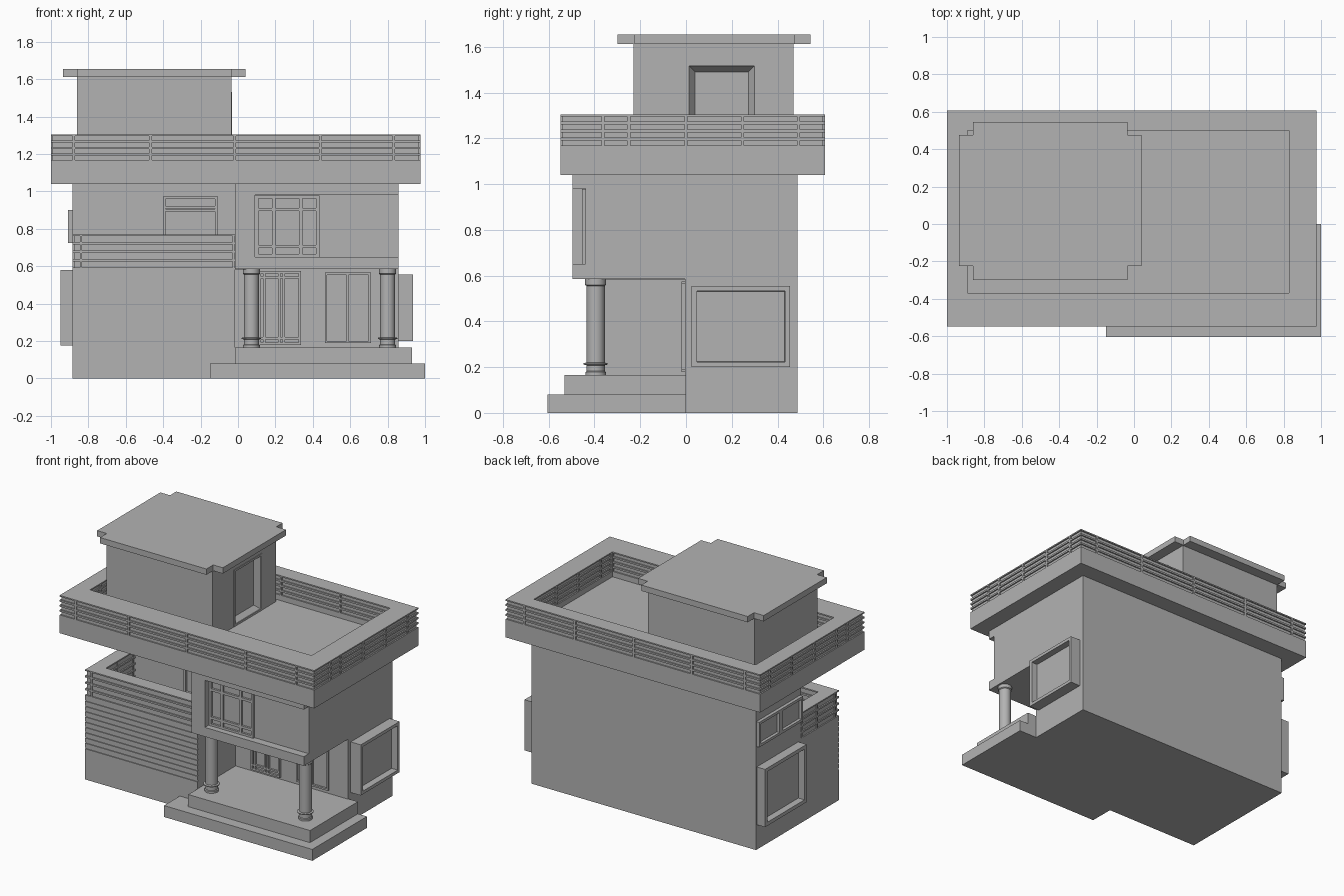
import bpy, bmesh
from math import pi
from mathutils import Matrix

if "Cube" in bpy.data.objects:
    bpy.data.objects.remove(bpy.data.objects["Cube"])

grey = bpy.data.materials.new("dark_grey")
grey.diffuse_color = (.45, .45, .45, 1)
grey.use_nodes = True
grey.node_tree.nodes["Principled BSDF"].inputs["Base Color"].default_value = grey.diffuse_color


def make(name, bm):
    bmesh.ops.recalc_face_normals(bm, faces=bm.faces[:])
    me = bpy.data.meshes.new(name)
    bm.to_mesh(me)
    bm.free()
    me.materials.append(grey)
    ob = bpy.data.objects.new(name, me)
    bpy.context.collection.objects.link(ob)
    return ob


def boxes(name, *specs):
    """One object from boxes given as (x0, x1, y0, y1, z0, z1)."""
    bm = bmesh.new()
    for x0, x1, y0, y1, z0, z1 in specs:
        m = (Matrix.Translation(((x0 + x1) / 2, (y0 + y1) / 2, (z0 + z1) / 2))
             @ Matrix.Diagonal((x1 - x0, y1 - y0, z1 - z0, 1)))
        bmesh.ops.create_cube(bm, size=1, matrix=m)
    return make(name, bm)


def loft(name, loops, closed=False):
    """Bridge equal-length point loops; cap the ends or close onto itself."""
    bm = bmesh.new()
    rows = [[bm.verts.new(p) for p in loop] for loop in loops]
    n = len(rows[0])
    pairs = list(zip(rows, rows[1:])) + ([(rows[-1], rows[0])] if closed else [])
    for a, b in pairs:
        for i in range(n):
            j = (i + 1) % n
            bm.faces.new((a[i], a[j], b[j], b[i]))
    if not closed:
        bm.faces.new(rows[0])
        bm.faces.new(rows[-1])
    return make(name, bm)


def rect(x0, x1, y0, y1, z, d=0):
    return [(x0 + d, y0 + d, z), (x1 - d, y0 + d, z), (x1 - d, y1 - d, z), (x0 + d, y1 - d, z)]


def ring(name, outer, inner, z0, z1, d=0):
    """Rectangular wall ring; d thins it from both sides."""
    return loft(name, [rect(*outer, z0, d), rect(*outer, z1, d),
                       rect(*inner, z1, -d), rect(*inner, z0, -d)], True)


def side_loops(y0, y1, z0, z1, steps):
    """Loops in the yz plane from (x, inset) steps."""
    return [[(x, y0 + d, z0 + d), (x, y1 - d, z0 + d), (x, y1 - d, z1 - d), (x, y0 + d, z1 - d)]
            for x, d in steps]


def railing(name, outer, inner, z0, z1, posts):
    """Parapet with four rows of grooves on both faces."""
    ring(name + "_core", outer, inner, z0, z1 - .005, .009)
    step = (z1 - z0) / 4
    for k in range(5):
        lo = z0 + k * step - .009
        ring(name + "_rail", outer, inner, lo, z1 if k == 4 else lo + .012)
    boxes(name + "_posts", *posts)


# Ground floor, upper floor
X0, X1, YB, YF = -.885, .857, .488, -.43
boxes("ground_floor", (X0, X1, -.005, YB, 0, .585))
boxes("upper_floor", (X0, X1, -.01, YB, .585, 1.04))

# Left wing with clapboard grooves on its front
wing = [(X0, -.015, YF + .006, 0, 0, .585), (X0, -.015, YF, 0, 0, .215)]
for k in range(9):
    z = .225 + k * .0368
    wing.append((X0, -.015, YF, YF + .02, z, z + .029))
wing.append((X0, -.015, YF, 0, .556, .585))
boxes("left_wing", *wing)

# Balcony parapet
posts = [(x, x + .012, YF, YF + .09, .58, .765) for x in (-.845, -.03)]
posts += [(X0, X0 + .09, y, y + .012, .58, .765) for y in (-.4, -.2, -.03)]
railing("balcony_railing", (X0, .05, YF, .0), (X0 + .095, .02, YF + .095, -.006), .59, .77, posts)

# Room over the porch, with a corner recess at its front
boxes("porch_room", (-.015, X1, -.44, 0, .585, 1.04), (-.015, .09, -.495, -.43, .585, 1.04),
      (.09, X1, -.495, -.43, .585, .65), (.09, X1, -.495, -.43, .98, 1.04))


def grid_window(name, xs, zs, y, bar=.012, proud=.015):
    """Window bars at the given x and z centres, standing on a wall at y."""
    b = bar / 2
    boxes(name,
          *[(x - b, x + b, y - proud, y + .005, zs[0] - b, zs[-1] + b) for x in xs],
          *[(xs[0] - b, xs[-1] + b, y - proud + .001, y + .005, z - b, z + b) for z in zs])


grid_window("room_window", [.101, .192, .335, .427], [.656, .705, .903, .97], -.44, .018)
grid_window("front_door", [.117, .14, .22, .245, .33], [.185, .215, .54, .568], -.005)
grid_window("porch_window", [.47, .585, .705], [.195, .56], -.005)

# Balcony door with louvred transom
grid_window("balcony_door", [-.395, -.115], [.585, .9, .915, .965], -.01, .014, .02)

# Porch steps
boxes("lower_step", (-.15, 1, -.605, 0, 0, .08))
boxes("porch_floor", (-.015, .93, -.53, 0, .08, .165))

# Porch columns
profile = [(.045, .165), (.045, .178), (.04, .182), (.04, .208), (.052, .211), (.052, .217),
           (.04, .22), (.04, .555), (.046, .56), (.046, .587)]
for x in (.072, .8):
    bm = bmesh.new()
    vs = [bm.verts.new((r, 0, z)) for r, z in [(0, .165)] + profile + [(0, .587)]]
    es = [bm.edges.new(p) for p in zip(vs, vs[1:])]
    bmesh.ops.spin(bm, geom=vs + es, cent=(0, 0, 0), axis=(0, 0, 1), angle=2 * pi, steps=32)
    bmesh.ops.remove_doubles(bm, verts=bm.verts[:], dist=1e-5)
    col = make("porch_column", bm)
    col.location = (x, -.395, 0)
    bpy.context.view_layer.objects.active = col
    col.select_set(True)
    bpy.ops.object.shade_smooth_by_angle()
    col.select_set(False)

# Side bay windows: boxy frames with sunken panes
loft("right_bay_window", side_loops(.025, .455, .2, .555,
     [(.84, 0), (.935, 0), (.935, .022), (.89, .024)]))
loft("left_bay_window", side_loops(.02, .48, .175, .58,
     [(-.87, 0), (-.95, 0), (-.95, .025), (-.905, .027)]))
for y in (.0, .243):
    loft("left_upper_window", side_loops(y, y + .242, .725, .9,
         [(-.87, 0), (-.908, 0), (-.908, .018), (-.89, .02)]))

# Roof slab and grooved parapet
OUT, INN = (-1, .975, -.548, .607), (-.89, .83, -.37, .5)
boxes("roof_slab", (*OUT, 1.04, 1.13))
ring("parapet_base", OUT, INN, 1.13, 1.165)
posts = []
for x in (-.885, -.475, -.025, .432, .825):
    posts += [(x, x + .014, OUT[2], INN[2], 1.16, 1.3), (x, x + .014, INN[3], OUT[3], 1.16, 1.3)]
for y in (-.37, -.257, -.007, .24, .485):
    posts += [(OUT[0], INN[0], y, y + .014, 1.16, 1.3), (INN[1], OUT[1], y, y + .014, 1.16, 1.3)]
railing("parapet", OUT, INN, 1.165, 1.305, posts)

# Penthouse with a sunken splayed doorway
house = boxes("penthouse", (-.86, -.035, -.23, .47, 1.12, 1.615))
cutter = loft("doorway_cutter", side_loops(.008, .305, 1.14, 1.522,
              [(-.02, .0), (-.035, .005), (-.07, .032)]))
cutter.hide_render = True
cutter.hide_set(True)
cut = house.modifiers.new("doorway", "BOOLEAN")
cut.operation, cut.object, cut.solver = "DIFFERENCE", cutter, "EXACT"
loft("doorway_casing", side_loops(0, .313, 1.132, 1.53,
     [(-.036, 0), (-.031, 0), (-.031, .014), (-.036, .014)]), True)

# Penthouse roof with notched corners
a0, a1, a2, a3 = -.935, -.86, -.035, .04
b0, b1, b2, b3 = -.3, -.225, .475, .545
plan = [(a1, b0), (a2, b0), (a2, b1), (a3, b1), (a3, b2), (a2, b2),
        (a2, b3), (a1, b3), (a1, b2), (a0, b2), (a0, b1), (a1, b1)]
loft("penthouse_roof", [[(x, y, z) for x, y in plan] for z in (1.612, 1.653)])
